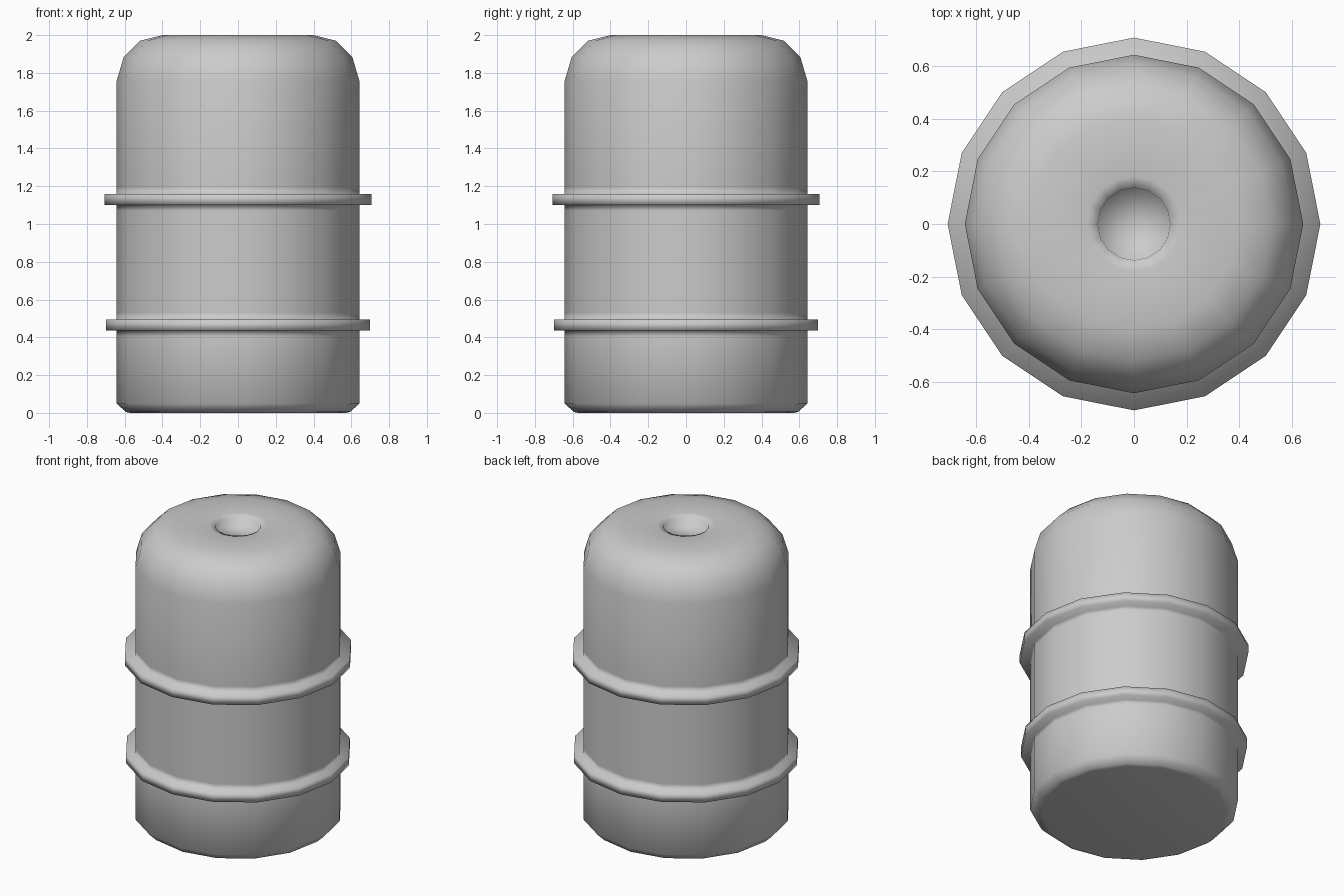
import bpy, bmesh
from math import cos, sin, pi

if "Cube" in bpy.data.objects:
    bpy.data.objects.remove(bpy.data.objects["Cube"])

SIDES = 16


def lathe(name, profile):
    """Revolve (radius, z) points from the bottom axis to the top axis."""
    bm = bmesh.new()
    rings = []
    for r, z in profile:
        if r == 0:
            rings.append([bm.verts.new((0, 0, z))] * SIDES)
        else:
            rings.append([bm.verts.new((r * cos(2 * pi * i / SIDES),
                                        r * sin(2 * pi * i / SIDES), z))
                          for i in range(SIDES)])
    for a, b in zip(rings, rings[1:]):
        for i in range(SIDES):
            j = (i + 1) % SIDES
            quad = [a[i], a[j], b[j], b[i]]
            bm.faces.new(list(dict.fromkeys(quad)))
    bmesh.ops.recalc_face_normals(bm, faces=bm.faces[:])
    for f in bm.faces:
        f.smooth = True
    mesh = bpy.data.meshes.new(name)
    bm.to_mesh(mesh)
    bm.free()
    obj = bpy.data.objects.new(name, mesh)
    bpy.context.collection.objects.link(obj)
    return obj


def hoop(z0, z1, r, body=0.642):
    """Raised band with a support loop on the body at each side."""
    return [(body, z0 - 0.03), (body, z0), (r, z0),
            (r, z1), (body, z1), (body, z1 + 0.035)]


# Barrel: chamfered base, two hoops, rounded shoulder, shallow bung hole
profile = [(0, 0), (0.57, 0), (0.595, 0.005), (0.642, 0.05)]
profile += hoop(0.435, 0.495, 0.70)
profile += hoop(1.10, 1.16, 0.707)
profile += [(0.642, 1.76), (0.605, 1.885), (0.52, 1.97), (0.40, 2.0),
            (0.18, 2.0), (0.138, 1.99), (0.132, 1.945), (0, 1.945)]
lathe("barrel", profile)
